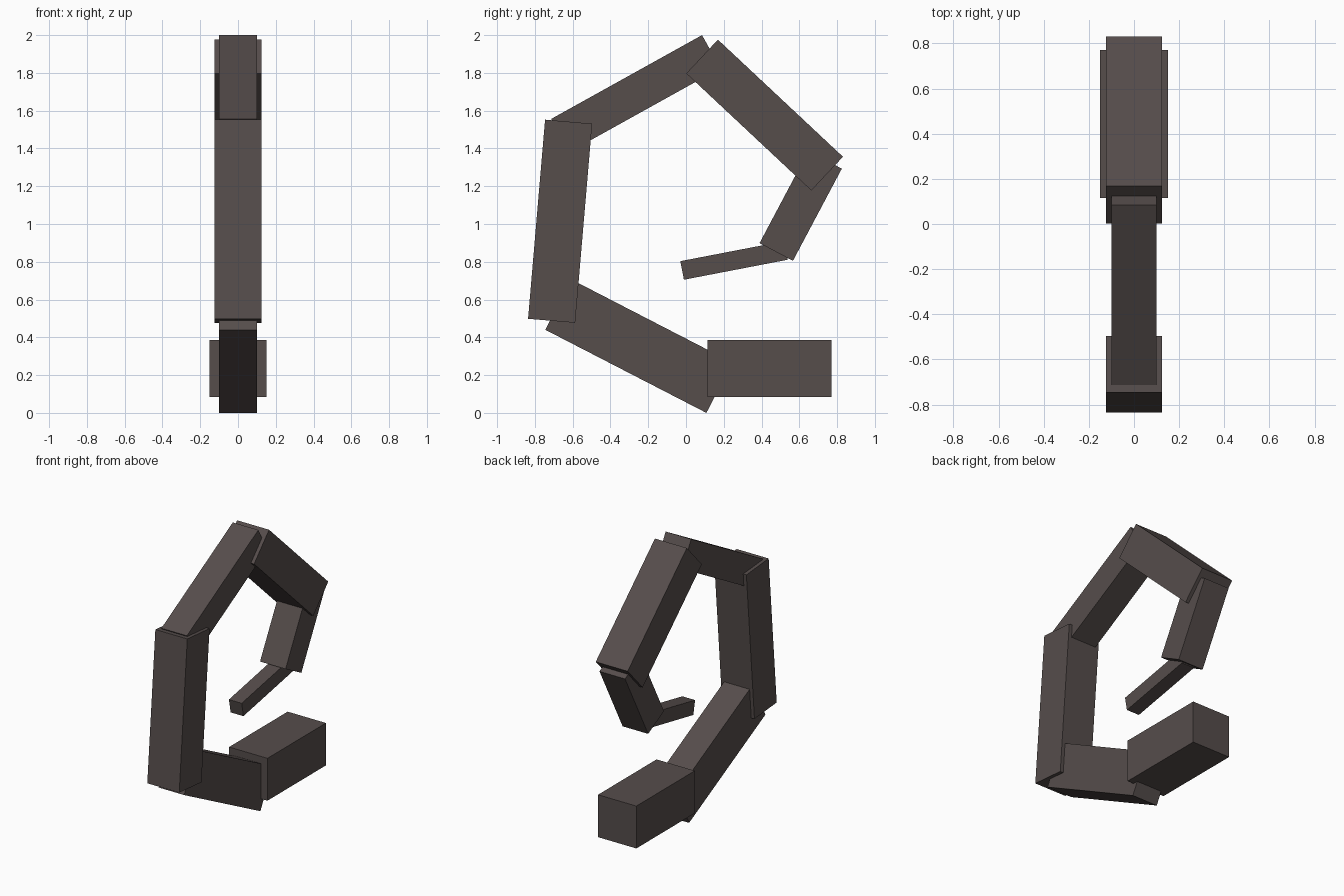
import bpy
import math
from mathutils import Vector

cube = bpy.data.objects.get("Cube")
if cube:
    bpy.data.objects.remove(cube, do_unlink=True)

# One dark brown-grey material
mat = bpy.data.materials.new("dark brown grey")
colour = (0.092, 0.074, 0.071, 1.0)
mat.diffuse_color = colour
mat.use_nodes = True
mat.node_tree.nodes["Principled BSDF"].inputs["Base Color"].default_value = colour


def segment(name, start, end, thickness, width):
    """Box with one edge from start to end in (y, z), thickened to the left of that edge."""
    a, b = Vector(start), Vector(end)
    along = b - a
    normal = Vector((-along.y, along.x)).normalized()
    centre = (a + b) / 2 + normal * thickness / 2
    bpy.ops.mesh.primitive_cube_add(size=1, location=(0, centre.x, centre.y))
    ob = bpy.context.object
    ob.name = name
    ob.scale = (width, along.length, thickness)
    ob.rotation_euler.x = math.atan2(along.y, along.x)
    ob.data.materials.append(mat)


# Curled chain of overlapping boxes, from the base to the tip
segment("base_block", (0.115, 0.085), (0.77, 0.085), 0.30, 0.30)
segment("lower_segment", (-0.745, 0.44), (0.108, 0.0), 0.30, 0.20)
segment("upright_segment", (-0.587, 0.477), (-0.497, 1.531), 0.25, 0.25)
segment("upper_segment", (0.085, 2.0), (-0.714, 1.556), 0.20, 0.20)
segment("descending_segment", (0.831, 1.356), (0.169, 1.976), 0.245, 0.25)
segment("inner_segment", (0.566, 0.805), (0.825, 1.293), 0.20, 0.20)
segment("tip_segment", (-0.011, 0.705), (0.539, 0.811), 0.10, 0.10)
